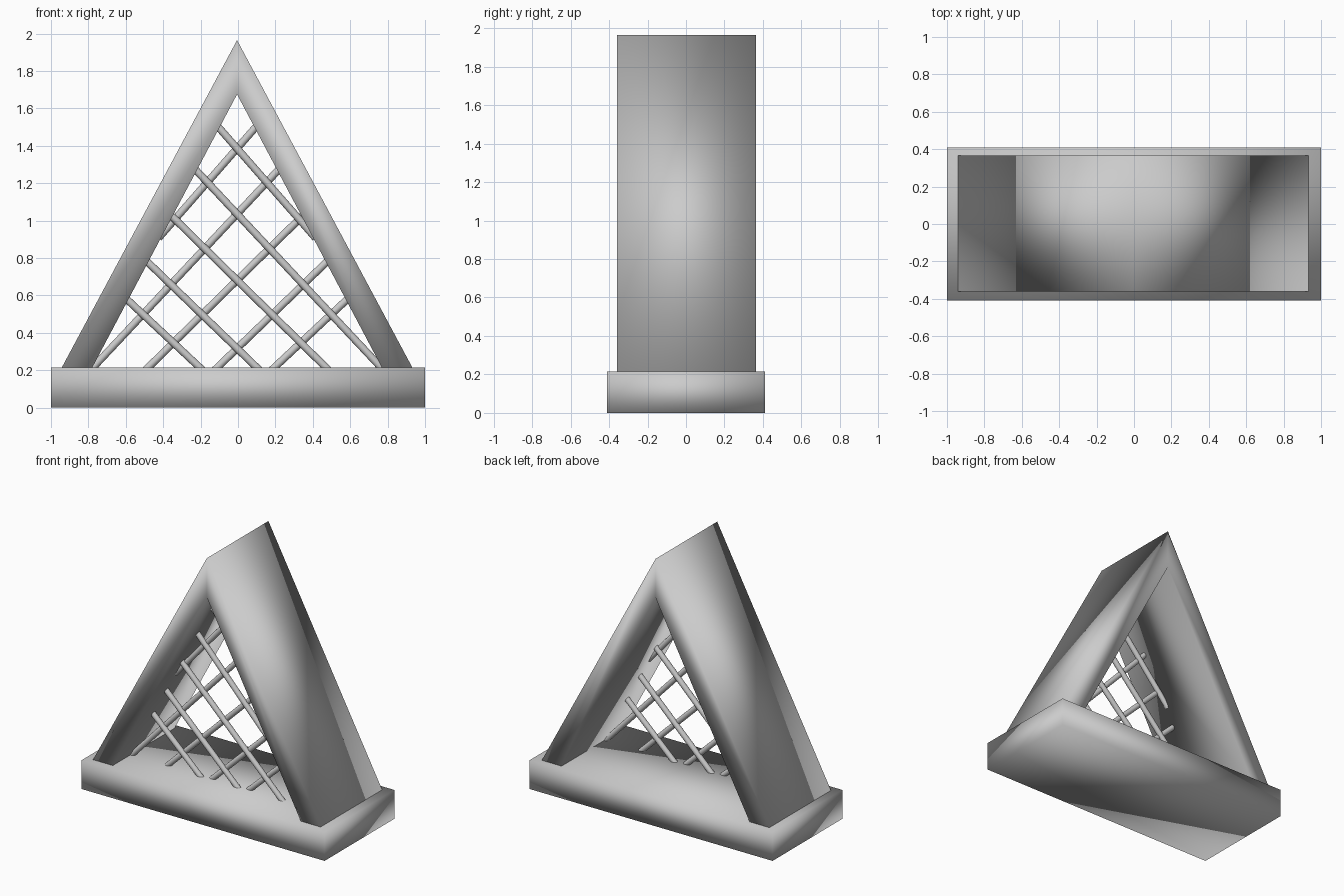
import bpy
import bmesh
from mathutils import Vector

cube = bpy.data.objects.get("Cube")
if cube:
    bpy.data.objects.remove(cube, do_unlink=True)

# One plain grey for everything
grey = bpy.data.materials.new("plain grey")
grey.use_nodes = True
colour = (0.6, 0.6, 0.6, 1)
grey.diffuse_color = colour
grey.node_tree.nodes["Principled BSDF"].inputs["Base Color"].default_value = colour


def finish(name, bm):
    """Turn a bmesh into a smooth-shaded grey object."""
    bmesh.ops.recalc_face_normals(bm, faces=bm.faces)
    for face in bm.faces:
        face.smooth = True
    mesh = bpy.data.meshes.new(name)
    bm.to_mesh(mesh)
    bm.free()
    mesh.materials.append(grey)
    obj = bpy.data.objects.new(name, mesh)
    bpy.context.collection.objects.link(obj)
    return obj


def rod(name, start, end, radius=0.02, overlap=0.03):
    """Round bar between two points, sunk a little into its supports."""
    start, end = Vector(start), Vector(end)
    along = end - start
    bm = bmesh.new()
    bmesh.ops.create_cone(bm, cap_ends=True, segments=16, radius1=radius,
                          radius2=radius, depth=along.length + 2 * overlap)
    obj = finish(name, bm)
    obj.location = (start + end) / 2
    obj.rotation_euler = along.to_track_quat('Z', 'Y').to_euler()
    # keep the flat end caps crisp
    for face in obj.data.polygons:
        face.use_smooth = len(face.vertices) == 4


# Base slab
bm = bmesh.new()
bmesh.ops.create_cube(bm, size=1)
for v in bm.verts:
    v.co = (v.co.x * 2, v.co.y * 0.82, (v.co.z + 0.5) * 0.215)
finish("base", bm)

# Two leaning boards meeting in a mitred ridge
centre = -0.005
bm = bmesh.new()
outline = [(-0.945, 0.2), (0, 1.965), (0.945, 0.2),
           (0.782, 0.2), (0, 1.675), (-0.782, 0.2)]
front = [bm.verts.new((x + centre, -0.36, z)) for x, z in outline]
back = [bm.verts.new((x + centre, 0.365, z)) for x, z in outline]
for ring in (front, back):
    bm.faces.new((ring[0], ring[1], ring[4], ring[5]))
    bm.faces.new((ring[1], ring[2], ring[3], ring[4]))
for i in range(6):
    j = (i + 1) % 6
    bm.faces.new((front[i], front[j], back[j], back[i]))
finish("frame_boards", bm)

# Crossing lattice: each bar is (top x, top z, bottom x, bottom z)
bars = [(-0.10, 1.50, 0.40, 0.93),
        (-0.22, 1.27, 0.765, 0.22),
        (-0.345, 1.02, 0.47, 0.22),
        (-0.48, 0.78, 0.10, 0.22),
        (-0.59, 0.58, -0.205, 0.22)]
for side, y, label in ((1, -0.155, "falling"), (-1, -0.135, "rising")):
    for n, (x1, z1, x2, z2) in enumerate(bars, 1):
        rod(f"lattice_{label}_{n}", (side * x1 + centre, y, z1),
            (side * x2 + centre, y, z2))
